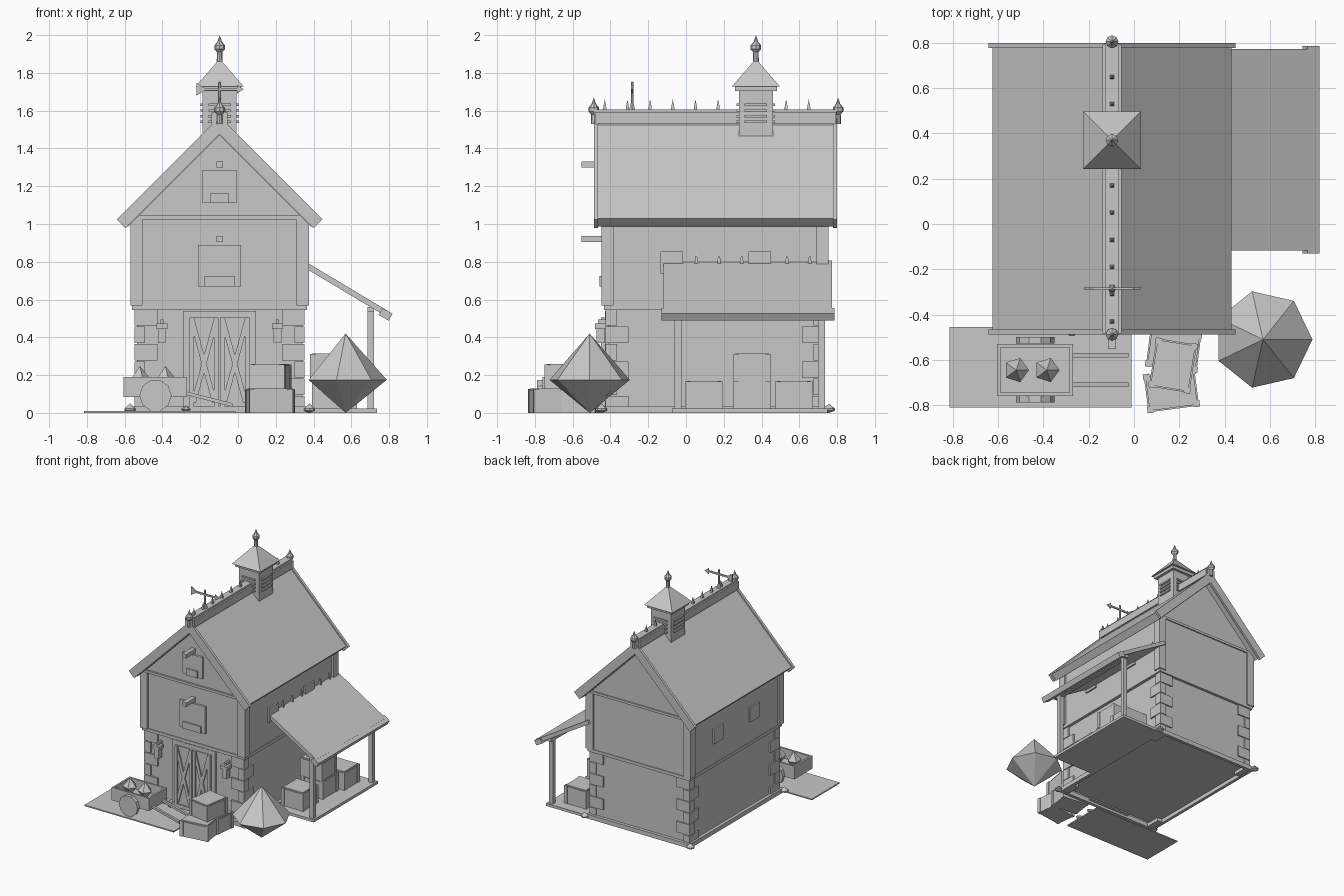
import bpy, math
from math import pi
from mathutils import Vector

if "Cube" in bpy.data.objects:
    bpy.data.objects.remove(bpy.data.objects["Cube"])

grey = bpy.data.materials.new("plain grey")
grey.use_nodes = True
COLOUR = (0.58, 0.58, 0.58, 1)
grey.diffuse_color = COLOUR
grey.node_tree.nodes["Principled BSDF"].inputs["Base Color"].default_value = COLOUR
CX = -0.097  # middle of the barn


def mesh_object(name, verts, faces):
    me = bpy.data.meshes.new(name)
    me.from_pydata(verts, [], faces)
    me.materials.append(grey)
    ob = bpy.data.objects.new(name, me)
    bpy.context.collection.objects.link(ob)
    return ob


def prism(name, outline, y0, y1):
    """Extrude an x-z outline along y."""
    n = len(outline)
    verts = [(x, y, z) for y in (y0, y1) for x, z in outline]
    faces = [tuple(range(n)), tuple(reversed(range(n, 2 * n)))]
    faces += [(i, i + n, (i + 1) % n + n, (i + 1) % n) for i in range(n)]
    return mesh_object(name, verts, faces)


def box(name, x, y, z):
    return prism(name, [(x[0], z[0]), (x[1], z[0]), (x[1], z[1]), (x[0], z[1])], *y)


def plank(name, a, b, thick, y0, y1):
    """Sloped board; a-b is its upper edge in the x-z plane."""
    a, b = Vector(a), Vector(b)
    d = (b - a).normalized() * thick
    off = Vector((d.y, -d.x))
    return prism(name, [a + off, b + off, b, a], y0, y1)


def lathe(name, profile, centre, sides, turn=0):
    """Low-poly spun shape; profile is (radius, z) from bottom to top."""
    verts, faces, rings = [], [], []
    for r, z in profile:
        n = sides if r else 1
        rings.append(range(len(verts), len(verts) + n))
        for i in range(n):
            a = turn + 2 * pi * i / sides
            verts.append((centre[0] + r * math.cos(a), centre[1] + r * math.sin(a), centre[2] + z))
    for lo, hi in zip(rings, rings[1:]):
        for i in range(sides):
            j = (i + 1) % sides
            quad = [lo[i % len(lo)], lo[j % len(lo)], hi[j % len(hi)], hi[i % len(hi)]]
            faces.append(tuple(dict.fromkeys(quad)))
    for ring, flip in ((rings[0], -1), (rings[-1], 1)):
        if len(ring) > 1:
            faces.append(tuple(ring)[::flip])
    return mesh_object(name, verts, faces)


def finial(name, x, y, z):
    lathe(name, [(0.016, 0), (0.014, 0.05), (0.028, 0.066), (0.028, 0.086),
                 (0.012, 0.105), (0, 0.14)], (x, y, z), 8)


def spike(name, x, y, z):
    lathe(name, [(0.013, 0), (0.011, 0.02), (0, 0.06)], (x, y, z), 4, pi / 4)


def crate(name, x, y, z, sx, sy, sz, turn=0):
    """Crate with raised corner posts and a lid."""
    parts = [box(name, (-sx / 2, sx / 2), (-sy / 2, sy / 2), (0, sz - 0.01)),
             box(name + "_lid", (-sx / 2 + 0.006, sx / 2 - 0.006), (-sy / 2 + 0.006, sy / 2 - 0.006), (sz - 0.01, sz))]
    for i in (-1, 1):
        for j in (-1, 1):
            px, py = i * (sx / 2 - 0.01), j * (sy / 2 - 0.01)
            parts.append(box(name + "_corner", (px - 0.014, px + 0.014), (py - 0.014, py + 0.014), (0, sz - 0.004)))
    for p in parts:
        p.location, p.rotation_euler.z = (x, y, z), turn


# Barn body: plinth kerb around a raised floor, stone storey, timber storey with gable
for x in (-0.562, 0.343):
    box("plinth_side", (x, x + 0.025), (-0.45, 0.755), (0, 0.035))
for y in (-0.45, 0.73):
    box("plinth_end", (-0.562, 0.368), (y, y + 0.025), (0, 0.035))
box("stone_storey", (-0.535, 0.341), (-0.41, 0.725), (0.03, 0.57))
prism("timber_storey", [(-0.555, 0.57), (0.361, 0.57), (0.361, 1.03), (CX, 1.48), (-0.555, 1.03)], -0.43, 0.742)
box("sill_band", (-0.56, 0.366), (-0.435, 0.747), (0.545, 0.57))
for y in (-0.445, 0.732):
    box("gable_band", (-0.55, 0.356), (y, y + 0.02), (1.025, 1.045))
for x in (-0.57, 0.311):
    for y in (-0.448, 0.69):
        box("corner_board", (x, x + 0.065), (y, y + 0.065), (0.568, 1.03))

# Quoins: alternate long and short on each corner
STEP = 0.092
for sx in (-1, 1):
    for sy in (-1, 1):
        for k in range(6):
            lx, ly = (0.12, 0.06) if k % 2 else (0.055, 0.12)
            ox, oy = CX + sx * 0.45, 0.155 + sy * 0.58
            box("quoin", sorted((ox, ox - sx * lx)), sorted((oy, oy - sy * ly)), (k * STEP + 0.002, (k + 1) * STEP - 0.003))
        lathe("corner_foot", [(0, 0), (0.03, 0.012), (0.03, 0.022), (0, 0.05)], (CX + sx * 0.475, 0.155 + sy * 0.603, 0), 8)

# Main roof: slopes and barge boards
for s in (-1, 1):
    ends = [(CX + s * 0.527, 1.028), (CX, 1.555)]
    edge = [(CX + s * 0.545, 1.025), (CX, 1.57)]
    if s > 0:
        ends.reverse(), edge.reverse()
    plank("roof_slope", *ends, 0.06, -0.47, 0.785)
    for y in (-0.488, 0.778):
        plank("barge_board", *edge, 0.067, y, y + 0.022)

# Ridge with finials and spikes
box("ridge_beam", (CX - 0.03, CX + 0.03), (-0.488, 0.798), (1.5, 1.605))
box("ridge_cap", (CX - 0.042, CX + 0.042), (-0.483, 0.793), (1.53, 1.59))
for y in (-0.488, 0.805):
    finial("ridge_finial", CX, y, 1.53)
for i in range(10):
    y = -0.43 + i * 0.12
    if not 0.25 < y < 0.5:
        spike("ridge_spike", CX, y, 1.6)

# Cupola with louvres and pyramid roof
CY = 0.37
box("cupola", (CX - 0.09, CX + 0.09), (CY - 0.09, CY + 0.09), (1.46, 1.705))
for i in range(4):
    z = 1.535 + i * 0.03
    box("louvre", (CX - 0.102, CX + 0.102), (CY - 0.06, CY + 0.06), (z, z + 0.012))
    box("louvre", (CX - 0.06, CX + 0.06), (CY - 0.102, CY + 0.102), (z, z + 0.012))
lathe("cupola_eave", [(0.158, 1.705), (0.158, 1.73)], (CX, CY, 0), 4, pi / 4)
lathe("cupola_roof", [(0.18, 1.728), (0, 1.875)], (CX, CY, 0), 4, pi / 4)
finial("cupola_finial", CX, CY, 1.86)

# Weather vane
VY = -0.285
lathe("vane_rod", [(0.02, 1.6), (0.008, 1.64), (0.008, 1.75), (0, 1.755)], (CX, VY, 0), 6)
box("vane_bar", (-0.2, 0.02), (VY - 0.005, VY + 0.005), (1.707, 1.72))
prism("vane_tail", [(-0.22, 1.68), (-0.165, 1.713), (-0.22, 1.747)], VY - 0.005, VY + 0.005)
prism("vane_arrow", [(-0.005, 1.69), (0.03, 1.713), (-0.005, 1.737)], VY - 0.005, VY + 0.005)

# Barn doors with crossed braces
box("door_frame", (-0.29, 0.094), (-0.43, -0.4), (0.02, 0.54))
for x in (-0.257, -0.094):
    box("door_leaf", (x, x + 0.155), (-0.438, -0.41), (0.03, 0.505))
    for xs in ((x, x + 0.024), (x + 0.131, x + 0.155)):
        box("door_stile", xs, (-0.45, -0.42), (0.03, 0.505))
    for a, b in (((x + 0.01, 0.06), (x + 0.13, 0.5)), ((x + 0.025, 0.5), (x + 0.145, 0.06))):
        plank("door_brace", a, b, 0.025, -0.448, -0.42)

# Loft hatches with hoist beams
for x0, x1, z0, z1, lw in ((-0.213, 0.017, 0.67, 0.89, 0.08), (-0.188, -0.008, 1.11, 1.285, 0.048)):
    box("hatch", (x0, x1), (-0.447, -0.42), (z0, z1))
    box("hatch_ledge", (CX - lw, CX + lw), (-0.458, -0.42), (z0, z0 + 0.055))
    box("hoist_beam", (CX - 0.017, CX + 0.017), (-0.553, -0.42), (z1 + 0.015, z1 + 0.047))

# Side windows
for y in (-0.135, 0.33):
    box("side_window", (-0.568, 0.374), (y, y + 0.12), (0.735, 0.855))

# Wall lanterns
for x in (-0.403, 0.209):
    box("lantern_body", (x - 0.021, x + 0.021), (-0.475, -0.43), (0.37, 0.45))
    box("lantern_cap", (x - 0.029, x + 0.029), (-0.483, -0.424), (0.445, 0.473))
    box("lantern_bracket", (x - 0.008, x + 0.008), (-0.465, -0.4), (0.47, 0.495))

# Lean-to with posts, floor and stored crates
plank("lean_roof", (0.345, 0.808), (0.79, 0.542), 0.03, -0.118, 0.772)
plank("lean_eave", (0.765, 0.555), (0.818, 0.525), 0.042, -0.13, 0.785)
box("lean_floor", (0.368, 0.735), (-0.075, 0.75), (0, 0.022))
for y in (-0.06, 0.7):
    box("lean_post", (0.685, 0.72), (y, y + 0.035), (0.02, 0.56))
box("lean_beam", (0.685, 0.72), (-0.1, 0.755), (0.535, 0.56))
for i in range(7):
    spike("lean_spike", 0.365, -0.065 + i * 0.12, 0.79)
for y, z, x in ((0.095, 0.02, 0.49), (0.35, 0.02, 0.49), (0.35, 0.165, 0.48), (0.57, 0.02, 0.53)):
    crate("stored_crate", x, y, z, 0.19, 0.19, 0.15)

# Crates stacked by the door
crate("yard_crate", 0.165, -0.735, 0, 0.225, 0.165, 0.13, 0.13)
crate("yard_crate", 0.175, -0.555, 0, 0.225, 0.17, 0.13, -0.13)
crate("top_crate", 0.172, -0.625, 0.13, 0.18, 0.215, 0.13, -0.16)

# Faceted bush
lathe("bush", [(0, 0), (0.218, 0.175), (0, 0.42)], (0.57, -0.51, 0), 7)

# Cart on its ground slab
box("yard_slab", (-0.815, -0.012), (-0.81, -0.455), (0, 0.01))
box("cart_bed", (-0.605, -0.27), (-0.76, -0.53), (0.085, 0.11))
for y in (-0.76, -0.545):
    box("cart_side", (-0.605, -0.27), (y, y + 0.015), (0.085, 0.19))
for x in (-0.605, -0.285):
    box("cart_end", (x, x + 0.015), (-0.76, -0.53), (0.085, 0.19))
rim = [(-0.437 + 0.085 * math.cos(pi * i / 5), 0.092 + 0.085 * math.sin(pi * i / 5)) for i in range(10)]
for y in (-0.788, -0.528):
    prism("cart_wheel", rim, y, y + 0.028)
for y in (-0.72, -0.59):
    plank("cart_handle", (-0.28, 0.115), (-0.025, 0.05), 0.018, y, y + 0.02)
for x in (-0.52, -0.385):
    lathe("cart_load", [(0, 0.1), (0.056, 0.18), (0, 0.248)], (x, -0.645, 0), 5)
lathe("small_stone", [(0, 0), (0.025, 0.018), (0, 0.04)], (-0.275, -0.47, 0), 6)
